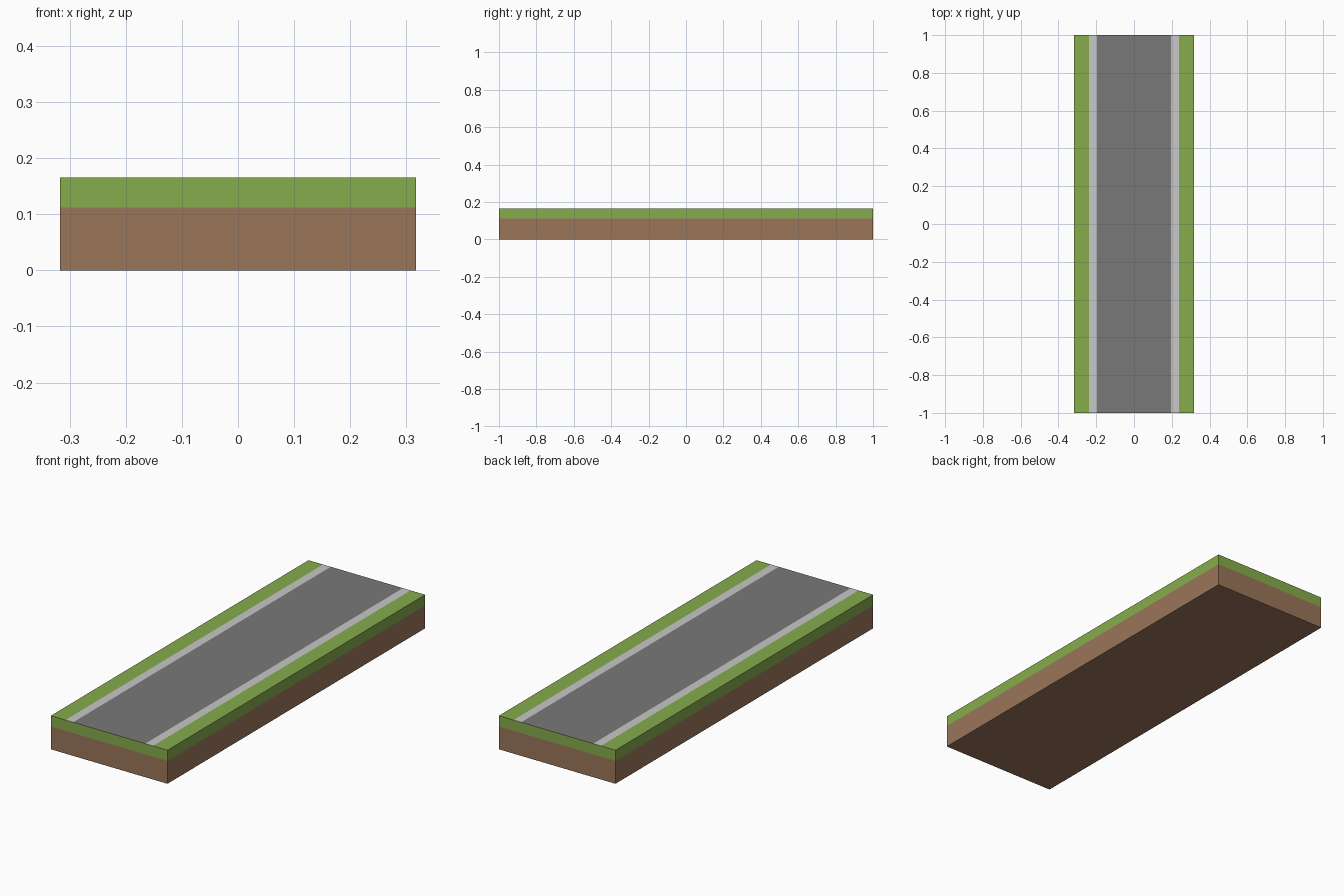
import bpy, bmesh

if "Cube" in bpy.data.objects:
    bpy.data.objects.remove(bpy.data.objects["Cube"])

HALF_W, HALF_L, HEIGHT = 0.317, 1.0, 0.165
SOIL_TOP, ROAD, KERB = 0.112, 0.196, 0.238


def material(name, rgb):
    """Flat material from 0-255 sRGB, stored as linear."""
    mat = bpy.data.materials.new(name)
    lin = [((c / 255 + 0.055) / 1.055) ** 2.4 for c in rgb]
    mat.diffuse_color = (*lin, 1.0)
    mat.use_nodes = True
    mat.node_tree.nodes["Principled BSDF"].inputs["Base Color"].default_value = mat.diffuse_color
    return mat


# Solid block resting on the ground
bm = bmesh.new()
bmesh.ops.create_cube(bm, size=1.0)
for v in bm.verts:
    v.co.x *= HALF_W * 2
    v.co.y *= HALF_L * 2
    v.co.z = (v.co.z + 0.5) * HEIGHT

# Cut lines: soil/turf boundary, then kerb and road edges on both sides
cuts = [((0, 0, SOIL_TOP), (0, 0, 1))]
cuts += [((s * x, 0, 0), (1, 0, 0)) for s in (-1, 1) for x in (ROAD, KERB)]
for co, no in cuts:
    bmesh.ops.bisect_plane(bm, geom=bm.verts[:] + bm.edges[:] + bm.faces[:],
                           plane_co=co, plane_no=no)

# Colour by height on the sides, by distance from the middle on top
bm.normal_update()
for f in bm.faces:
    c = f.calc_center_median()
    if c.z < SOIL_TOP:
        f.material_index = 0
    elif f.normal.z > 0.5 and abs(c.x) < ROAD:
        f.material_index = 3
    elif f.normal.z > 0.5 and abs(c.x) < KERB:
        f.material_index = 2
    else:
        f.material_index = 1

mesh = bpy.data.meshes.new("road_tile")
bm.to_mesh(mesh)
bm.free()
for name, rgb in (("soil brown", (155, 118, 90)), ("grass green", (134, 172, 75)),
                  ("kerb light grey", (200, 200, 200)), ("asphalt grey", (121, 121, 121))):
    mesh.materials.append(material(name, rgb))
bpy.context.collection.objects.link(bpy.data.objects.new("road_tile", mesh))
